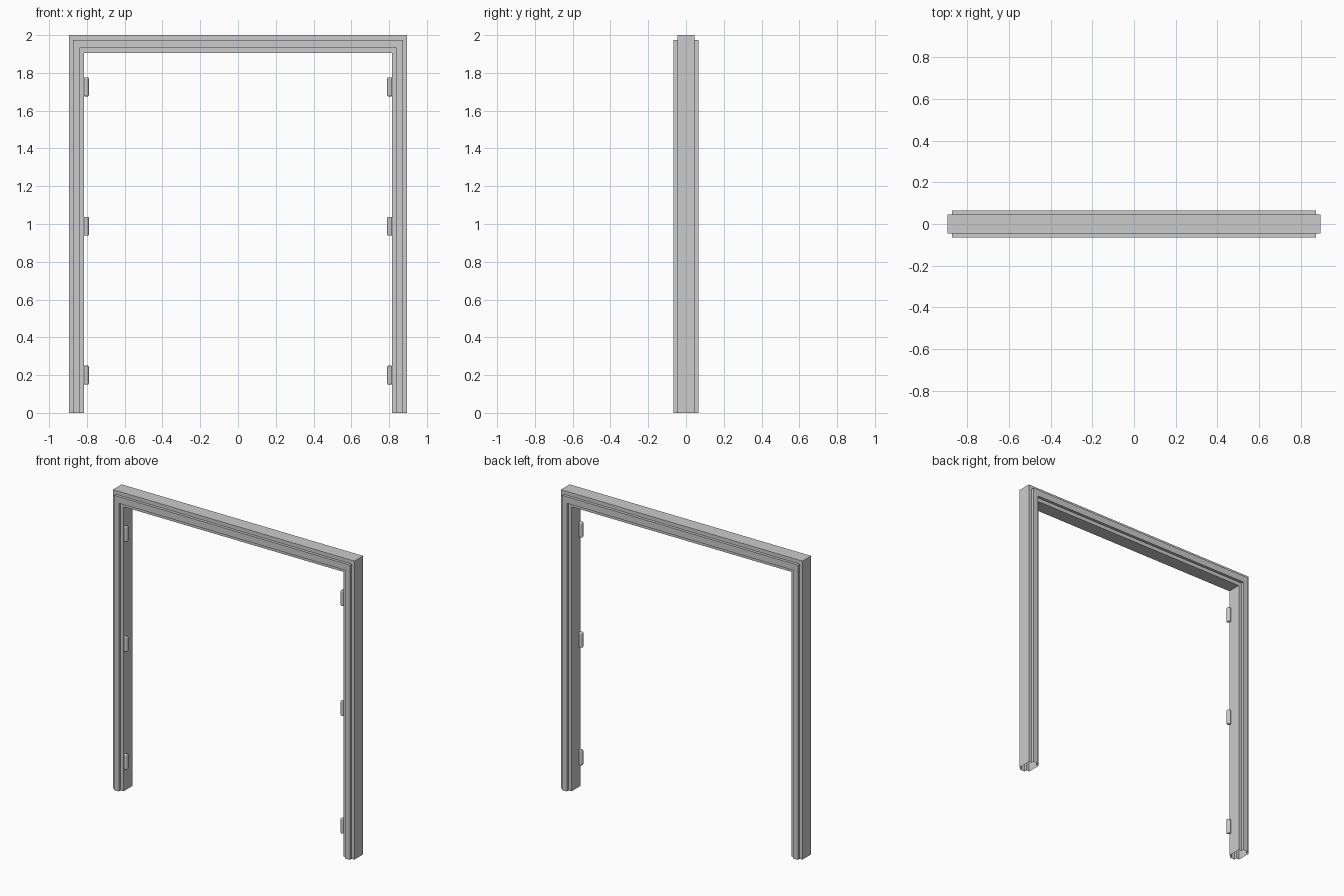
import bpy, bmesh

if "Cube" in bpy.data.objects:
    bpy.data.objects.remove(bpy.data.objects["Cube"])

# Frame: moulded profile swept up one leg, across the top, down the other
STEPS_X = (0.895, 0.874, 0.838, 0.816)   # outer edge, ridge, ridge, inner edge
STEPS_Z = (2.0, 1.975, 1.931, 1.906)
BODY, RIDGE = 0.046, 0.065               # half depths
half = [(0, BODY), (1, BODY), (1, RIDGE), (2, RIDGE), (2, BODY), (3, BODY)]
profile = half + [(i, -y) for i, y in reversed(half)]

bm = bmesh.new()
rings = []
for side, top in ((-1, False), (-1, True), (1, True), (1, False)):
    rings.append([bm.verts.new((side * STEPS_X[i], y, STEPS_Z[i] if top else 0))
                  for i, y in profile])
n = len(profile)
for a, b in zip(rings, rings[1:]):
    for k in range(n):
        bm.faces.new((a[k], a[(k + 1) % n], b[(k + 1) % n], b[k]))
bmesh.ops.recalc_face_normals(bm, faces=bm.faces)
mesh = bpy.data.meshes.new("door_frame")
bm.to_mesh(mesh)
bm.free()
bpy.context.collection.objects.link(bpy.data.objects.new("door_frame", mesh))


# Hinge barrels: three on the front inner corner of each leg
def hinge(name, x, z):
    bpy.ops.mesh.primitive_cylinder_add(vertices=20, radius=0.0135, depth=0.1,
                                        location=(x, -0.037, z))
    ob = bpy.context.object
    ob.name = name
    bevel = ob.modifiers.new("rounded_ends", 'BEVEL')
    bevel.width = 0.005
    bevel.segments = 3
    bevel.limit_method = 'ANGLE'
    bpy.ops.object.shade_smooth_by_angle()


for side, label in ((-1, "left"), (1, "right")):
    for z, level in ((0.2, "lower"), (0.988, "middle"), (1.726, "upper")):
        hinge(f"{label}_{level}_hinge", side * 0.8035, z)
